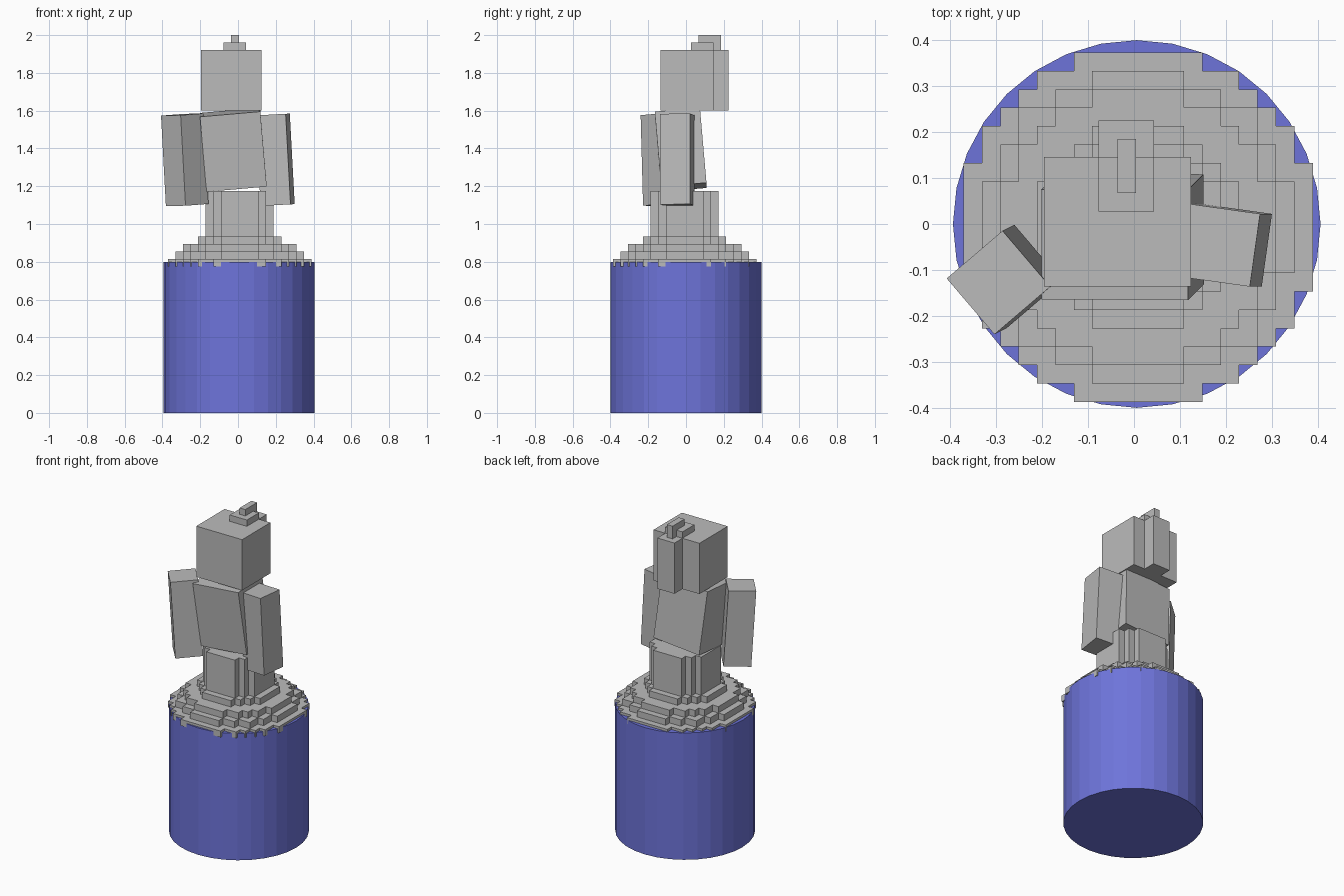
import bpy, bmesh, math
from mathutils import Vector, Matrix

if "Cube" in bpy.data.objects:
    bpy.data.objects.remove(bpy.data.objects["Cube"])


def material(name, rgb):
    m = bpy.data.materials.new(name)
    m.diffuse_color = (*rgb, 1)
    m.use_nodes = True
    m.node_tree.nodes["Principled BSDF"].inputs["Base Color"].default_value = m.diffuse_color
    return m


GREY = material("stone grey", (0.5, 0.5, 0.5))
BLUE = material("violet blue", (0.155, 0.175, 0.70))


def finish(name, bm, mat):
    bmesh.ops.recalc_face_normals(bm, faces=bm.faces)
    me = bpy.data.meshes.new(name)
    bm.to_mesh(me)
    bm.free()
    me.materials.append(mat)
    ob = bpy.data.objects.new(name, me)
    bpy.context.collection.objects.link(ob)
    return ob


def box(name, centre, size, yaw=0, up=(0, 0, 1)):
    """Box turned by yaw, then leaned so its axis follows the up vector."""
    bm = bmesh.new()
    lean = Vector((0, 0, 1)).rotation_difference(Vector(up)).to_matrix().to_4x4()
    mat = (Matrix.Translation(centre) @ lean
           @ Matrix.Rotation(math.radians(yaw), 4, 'Z') @ Matrix.Diagonal((*size, 1)))
    bmesh.ops.create_cube(bm, size=1, matrix=mat)
    return finish(name, bm, GREY)


def span(name, lo, hi):
    """Upright box between two corners."""
    lo, hi = Vector(lo), Vector(hi)
    return box(name, (lo + hi) / 2, hi - lo)


# pedestal
bm = bmesh.new()
bmesh.ops.create_cone(bm, cap_ends=True, segments=32, radius1=0.4, radius2=0.4,
                      depth=0.8, matrix=Matrix.Translation((0.006, 0, 0.4)))
finish("pedestal", bm, BLUE)

# stepped skirt: stacked voxel discs, only the outer faces are made
V = 0.04
ORIGIN = Vector((0.009, -0.007, 0.775))
RADII = [9.5, 8.5, 7.5, 5.5] + [4.5] * 6
solid = {(x, y, k) for k, r in enumerate(RADII)
         for x in range(-9, 10) for y in range(-9, 10) if x * x + y * y <= r * r}
bm = bmesh.new()
for cell in solid:
    c = Vector(cell)
    for axis in range(3):
        for s in (-1, 1):
            n = Vector((0, 0, 0))
            n[axis] = s
            if tuple(int(v) for v in c + n) in solid:
                continue
            u, w = Vector((0, 0, 0)), Vector((0, 0, 0))
            u[(axis + 1) % 3] = 0.5
            w[(axis + 2) % 3] = 0.5 * s
            mid = c + n / 2 + Vector((0, 0, 0.5))
            bm.faces.new([bm.verts.new(ORIGIN + V * (mid + p))
                          for p in (-u - w, u - w, u + w, w - u)])
bmesh.ops.remove_doubles(bm, verts=bm.verts, dist=0.001)
finish("skirt", bm, GREY)

# torso and arms, each leaning a little
box("torso", (-0.025, -0.028, 1.393), (0.32, 0.24, 0.40), 0, (-0.087, -0.087, 1))
box("right_arm", (-0.282, -0.121, 1.34), (0.16, 0.16, 0.48), 40.5, (-0.054, -0.027, 1))
box("left_arm", (0.197, -0.046, 1.34), (0.16, 0.16, 0.48), -8, (-0.054, 0, 1))

# head with hair at the back and top
span("head", (-0.196, -0.136, 1.60), (0.124, 0.146, 1.92))
span("hair_back", (-0.077, 0.146, 1.60), (0.043, 0.225, 1.92))
span("hair_top", (-0.077, 0.027, 1.92), (0.043, 0.146, 1.96))
span("hair_crest", (-0.036, 0.067, 1.96), (0.004, 0.146, 2.0))
span("hair_crest_back", (-0.036, 0.146, 1.92), (0.004, 0.185, 2.0))
